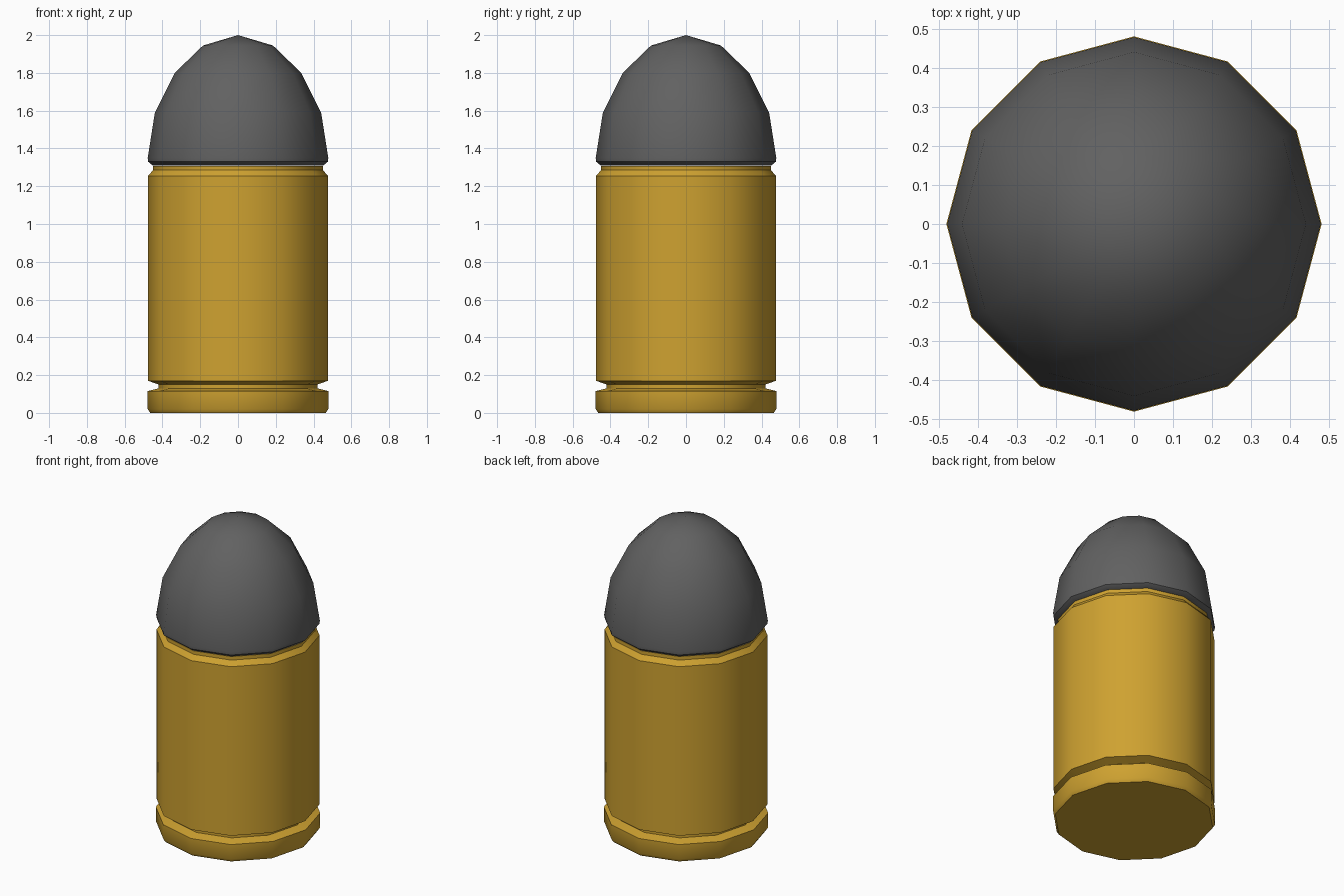
import bpy, bmesh, math

if "Cube" in bpy.data.objects:
    bpy.data.objects.remove(bpy.data.objects["Cube"])

SIDES = 12


def material(name, rgb):
    m = bpy.data.materials.new(name)
    m.diffuse_color = (*rgb, 1)
    m.use_nodes = True
    m.node_tree.nodes["Principled BSDF"].inputs["Base Color"].default_value = m.diffuse_color
    return m


def lathe(name, profile, mat, angle):
    """Revolve (radius, height) points around z; radius 0 becomes a pole."""
    bm = bmesh.new()
    rings = []
    for r, z in profile:
        n = SIDES if r > 0 else 1
        rings.append([bm.verts.new((r * math.cos(2 * math.pi * i / SIDES),
                                    r * math.sin(2 * math.pi * i / SIDES), z))
                      for i in range(n)])
    for a, b in zip(rings, rings[1:]):
        for i in range(SIDES):
            j = (i + 1) % SIDES
            if len(b) == 1:
                bm.faces.new((a[i], a[j], b[0]))
            elif len(a) == 1:
                bm.faces.new((a[0], b[j], b[i]))
            else:
                bm.faces.new((a[i], a[j], b[j], b[i]))
    # flat cap on an open lower end
    if len(rings[0]) > 1:
        bm.faces.new(rings[0][::-1])
    bmesh.ops.recalc_face_normals(bm, faces=bm.faces)
    me = bpy.data.meshes.new(name)
    bm.to_mesh(me)
    bm.free()
    me.materials.append(mat)
    ob = bpy.data.objects.new(name, me)
    bpy.context.collection.objects.link(ob)
    bpy.ops.object.select_all(action='DESELECT')
    ob.select_set(True)
    bpy.context.view_layer.objects.active = ob
    bpy.ops.object.shade_smooth_by_angle(angle=math.radians(angle))
    return ob


brass = material("brass", (0.62, 0.36, 0.03))
lead = material("dark_lead", (0.12, 0.12, 0.12))

# Casing: rim, extractor groove, body, crimped mouth
lathe("casing", [
    (0.465, 0.0), (0.478, 0.02), (0.48, 0.115), (0.42, 0.13), (0.42, 0.15),
    (0.476, 0.17), (0.476, 1.255), (0.45, 1.285), (0.45, 1.308), (0, 1.308),
], brass, 31)

# Bullet tip: flared base and rounded ogive
lathe("bullet_tip", [
    (0.44, 1.309), (0.452, 1.31), (0.476, 1.33), (0.478, 1.35), (0.44, 1.59),
    (0.335, 1.80), (0.185, 1.945), (0, 2.0),
], lead, 40)
